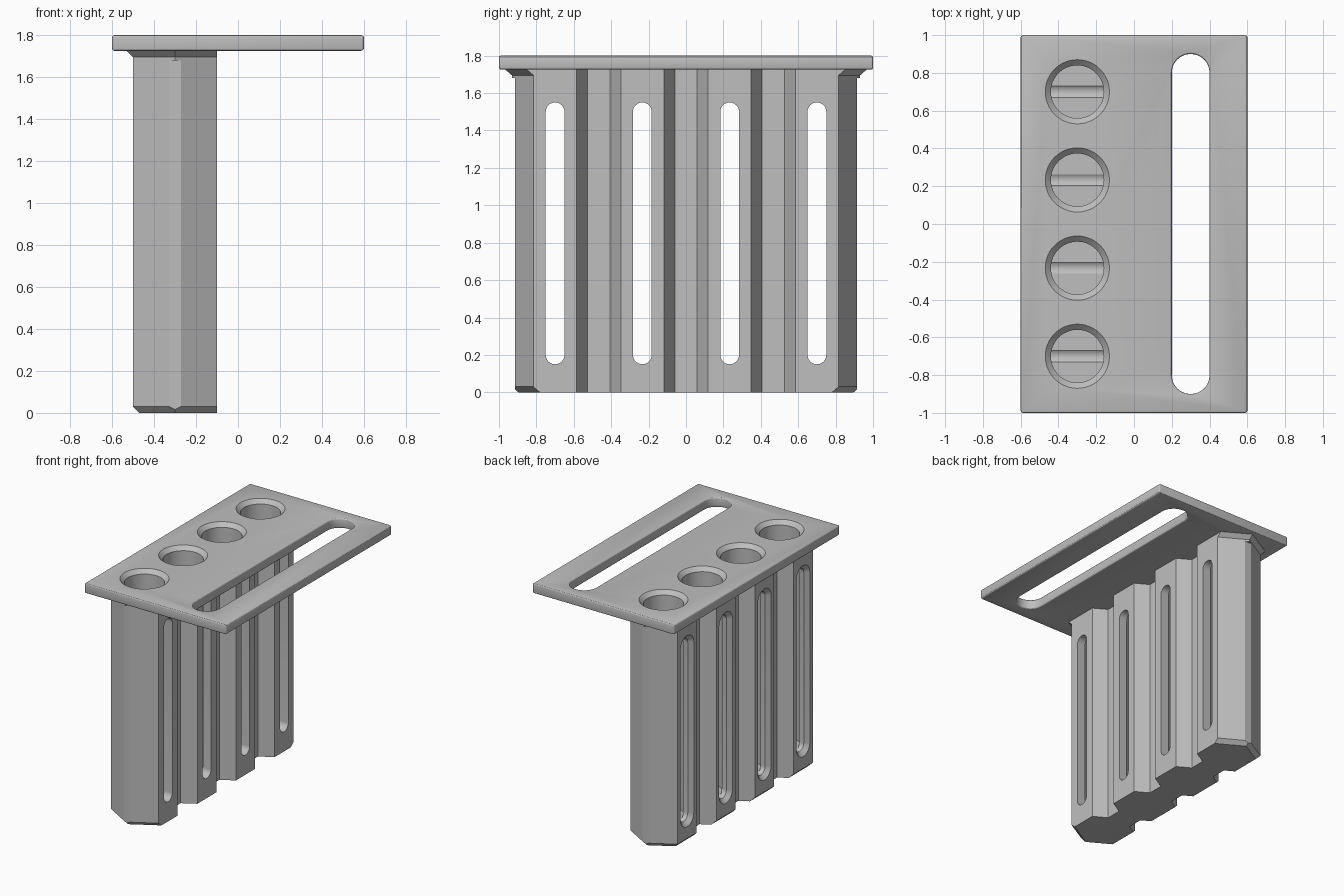
import bpy, bmesh, math

if "Cube" in bpy.data.objects:
    bpy.data.objects.remove(bpy.data.objects["Cube"])

grey = bpy.data.materials.new("light grey plastic")
grey.use_nodes = True
grey.diffuse_color = (0.52, 0.52, 0.52, 1)
grey.node_tree.nodes["Principled BSDF"].inputs["Base Color"].default_value = (0.52, 0.52, 0.52, 1)

AXIS = -0.3                                   # x of the tube row
PITCH = 1.4 / 3
CENTRES = [PITCH * (i - 1.5) for i in range(4)]
APOTHEM, WEB = 0.2, 0.1
PLATE_BASE, TOP = 1.725, 1.8


def loft(name, stacks):
    """Closed shells, each skinned through a stack of equal-length loops."""
    bm = bmesh.new()
    for stack in stacks:
        rings = [[bm.verts.new(p) for p in loop] for loop in stack]
        n = len(rings[0])
        for a, b in zip(rings, rings[1:]):
            for i in range(n):
                bm.faces.new((a[i], a[(i + 1) % n], b[(i + 1) % n], b[i]))
        bm.faces.new(rings[0][::-1])
        bm.faces.new(rings[-1])
    bmesh.ops.recalc_face_normals(bm, faces=bm.faces)
    mesh = bpy.data.meshes.new(name)
    bm.to_mesh(mesh)
    bm.free()
    mesh.materials.append(grey)
    obj = bpy.data.objects.new(name, mesh)
    bpy.context.collection.objects.link(obj)
    return obj


def circle(x, y, r, z, n=48):
    return [(x + r * math.cos(2 * math.pi * i / n), y + r * math.sin(2 * math.pi * i / n), z)
            for i in range(n)]


def stadium(r, half, n=16):
    """Rounded slot outline, long along its second coordinate."""
    pts = []
    for start, off in ((0, half), (math.pi, -half)):
        for i in range(n + 1):
            a = start + math.pi * i / n
            pts.append((r * math.cos(a), off + r * math.sin(a)))
    return pts


def box(x0, x1, y0, y1, z0, z1):
    return [[(x0, y0, z), (x1, y0, z), (x1, y1, z), (x0, y1, z)] for z in (z0, z1)]


def slant(x, a):
    """Half width of a hexagon of apothem a, at distance x from its axis."""
    return (2 * a - x) / math.sqrt(3)


def block_outline(d, z):
    """Four webbed hexagons; d grows the two ends and the -x flats."""
    def side(sign, flat):
        pts = []
        for i, c in enumerate(CENTRES):
            lo = slant(flat, APOTHEM + (d if i == 0 else 0))
            hi = slant(flat, APOTHEM + (d if i == 3 else 0))
            web = slant(WEB, APOTHEM)
            if i > 0:
                pts.append((AXIS + sign * WEB, c - web, z))
            pts += [(AXIS + sign * flat, c - lo, z), (AXIS + sign * flat, c + hi, z)]
            if i < 3:
                pts.append((AXIS + sign * WEB, c + web, z))
        return pts
    tip = CENTRES[3] + slant(0, APOTHEM + d)
    return (side(1, APOTHEM) + [(AXIS, tip, z)]
            + side(-1, APOTHEM + d)[::-1] + [(AXIS, -tip, z)])


def cut(obj, cutter):
    mod = obj.modifiers.new("cut", 'BOOLEAN')
    mod.operation, mod.solver, mod.object = 'DIFFERENCE', 'EXACT', cutter


# Main parts
tube_block = loft("tube_block", [[block_outline(-0.03, 0), block_outline(0, 0.03),
                                  block_outline(0, PLATE_BASE - 0.03),
                                  block_outline(0.03, PLATE_BASE)]])
top_plate = loft("top_plate", [box(-0.6, 0.6, -1, 1, PLATE_BASE, TOP)])

# Cutters: tube bores with countersunk mouths
bores = loft("bore_cutter", [
    [circle(AXIS, c, r, z) for r, z in ((0.14, 0.16), (0.14, TOP - 0.03), (0.19, TOP + 0.02))]
    for c in CENTRES])

# Cutters: tall windows, chamfered on the -x side
windows = loft("window_cutter", [
    [[(x, c + u, 0.85 + v) for u, v in stadium(r, 0.65)]
     for x, r in ((-0.53, 0.11), (-0.47, 0.05), (0, 0.05))]
    for c in CENTRES])

# Cutters: long plate slot and the blunted end tips
plate_slot = loft("plate_slot_cutter", [
    [[(0.3 + u, v, z) for u, v in stadium(0.1, 0.8)] for z in (1.6, 1.9)]])
tips = loft("tip_cutter", [box(AXIS - 0.1, AXIS + 0.1, min(s * 0.915, s), max(s * 0.915, s),
                               0.016, PLATE_BASE - 0.045) for s in (-1, 1)])

for cutter in (tips, windows, bores):
    cut(tube_block, cutter)
cut(top_plate, plate_slot)
bevel = top_plate.modifiers.new("rounded_edges", 'BEVEL')
bevel.width, bevel.segments = 0.012, 3
bevel.limit_method, bevel.angle_limit = 'ANGLE', math.radians(40)
cut(top_plate, bores)

# Bake the modifiers, then shade
for obj in (tube_block, top_plate):
    bpy.ops.object.select_all(action='DESELECT')
    obj.select_set(True)
    bpy.context.view_layer.objects.active = obj
    for mod in list(obj.modifiers):
        bpy.ops.object.modifier_apply(modifier=mod.name)
    bpy.ops.object.shade_smooth_by_angle(angle=math.radians(25))

for cutter in (bores, windows, plate_slot, tips):
    bpy.data.objects.remove(cutter)
